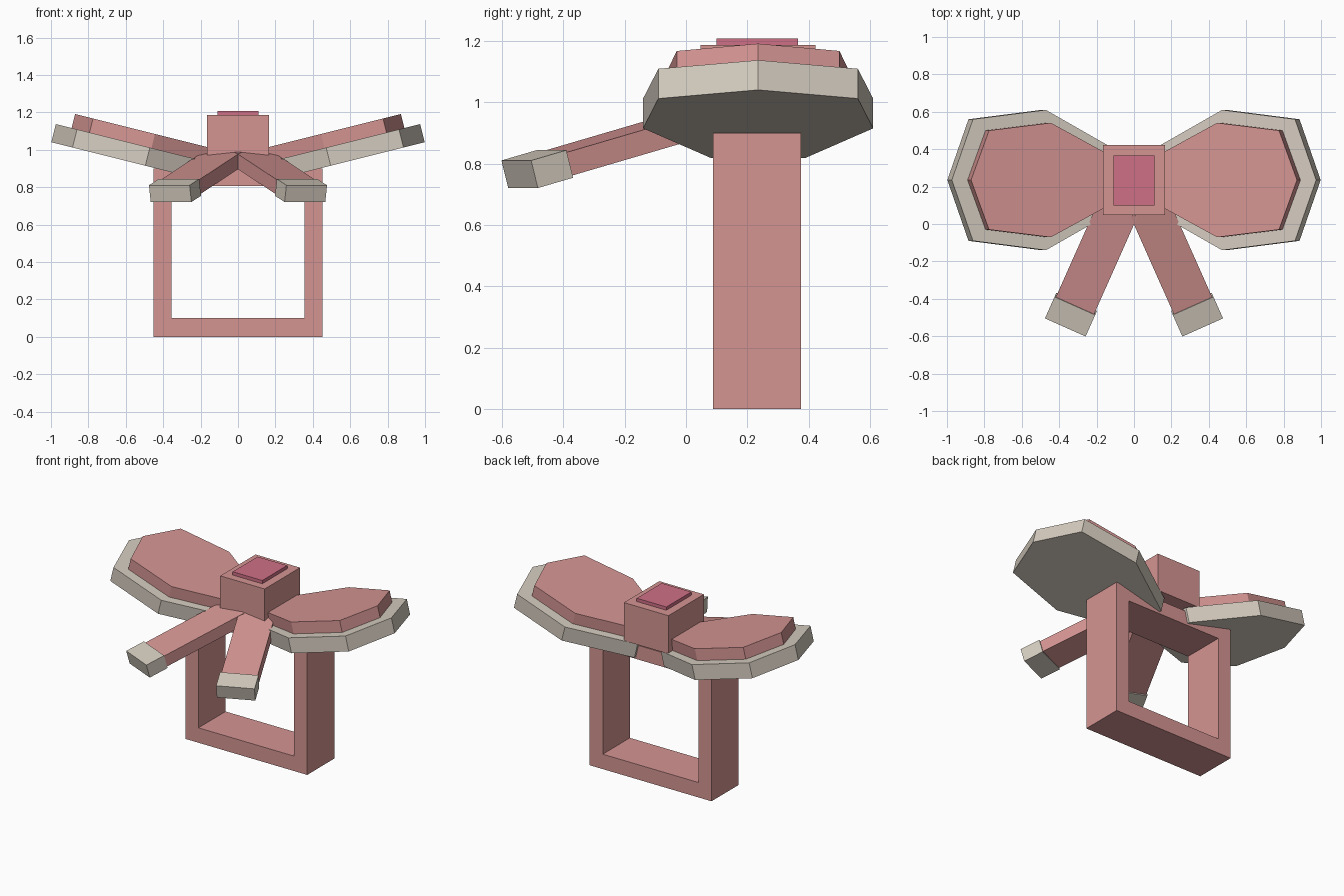
import bpy, bmesh, math
from mathutils import Matrix, Vector

if "Cube" in bpy.data.objects:
    bpy.data.objects.remove(bpy.data.objects["Cube"])


def material(name, rgb):
    m = bpy.data.materials.new(name)
    m.diffuse_color = (*rgb, 1)
    m.use_nodes = True
    m.node_tree.nodes["Principled BSDF"].inputs["Base Color"].default_value = m.diffuse_color
    return m


PINK = material("dusty pink", (0.66, 0.30, 0.29))
CREAM = material("warm cream", (0.66, 0.60, 0.52))
ROSE = material("deep rose", (0.62, 0.16, 0.235))


def finish(bm, name, mat, mirror=False):
    bmesh.ops.recalc_face_normals(bm, faces=bm.faces)
    me = bpy.data.meshes.new(name)
    bm.to_mesh(me)
    bm.free()
    me.materials.append(mat)
    ob = bpy.data.objects.new(name, me)
    bpy.context.collection.objects.link(ob)
    if mirror:
        ob.modifiers.new("mirror", 'MIRROR').use_mirror_merge = False
    return ob


def box(name, lo, hi, mat, matrix=None, mirror=False):
    bm = bmesh.new()
    bmesh.ops.create_cube(bm, size=1)
    for v in bm.verts:
        v.co = Vector([a + (c + 0.5) * (b - a) for c, a, b in zip(v.co, lo, hi)])
    if matrix:
        bm.transform(matrix)
    return finish(bm, name, mat, mirror)


def prism(name, pts, z0, z1, mat, matrix, mirror=False):
    bm = bmesh.new()
    low = [bm.verts.new((x, y, z0)) for x, y in pts]
    top = [bm.verts.new((x, y, z1)) for x, y in pts]
    bm.faces.new(low)
    bm.faces.new(top)
    n = len(pts)
    for i in range(n):
        j = (i + 1) % n
        bm.faces.new((low[i], low[j], top[j], top[i]))
    bm.transform(matrix)
    return finish(bm, name, mat, mirror)


# Square upright frame, open in the middle
bm = bmesh.new()
loops = []
for y in (0.088, 0.375):
    for hw, z0, z1 in ((0.452, 0, 0.90), (0.355, 0.10, 0.805)):
        loops.append([bm.verts.new(p) for p in
                      ((-hw, y, z0), (hw, y, z0), (hw, y, z1), (-hw, y, z1))])
fo, fi, bo, bi = loops
for a, b in ((fo, fi), (fi, bi), (bi, bo), (bo, fo)):
    for i in range(4):
        j = (i + 1) % 4
        bm.faces.new((a[i], a[j], b[j], b[i]))
finish(bm, "square_frame", PINK)

# Bow loops: cream slab with a smaller pink pad, tilted upward
half = [(-0.1165, 0.325), (-0.518, 0.375), (-0.915, 0.155)]
outline = [(0, 0)] + half + [(u, -v) for u, v in reversed(half)]
pad = [(-0.577 + (u + 0.577) * 0.85, v * 0.815) for u, v in outline]
tilt = Matrix.Translation((0.998, 0.235, 1.04)) @ Matrix.Rotation(math.radians(-14), 4, 'Y')
prism("bow_loop_rim", outline, 0, 0.10, CREAM, tilt, True)
prism("bow_loop_pad", pad, 0.095, 0.177, PINK, tilt, True)

# Ribbon tails: origin at the tip's top front edge, local +y runs back and up
tail = (Matrix.Translation((0.3675, -0.553, 0.81))
        @ Matrix.Rotation(math.radians(24), 4, 'Z')
        @ Matrix.Rotation(math.radians(15), 4, 'X'))
box("ribbon_tail", (-0.112, 0.05, -0.086), (0.112, 0.72, -0.008), PINK, tail, True)
box("ribbon_tail_end", (-0.119, 0, -0.093), (0.119, 0.13, 0), CREAM, tail, True)

# Centre knot with raised plate
box("knot", (-0.165, 0.047, 0.93), (0.165, 0.422, 1.186), PINK)
box("knot_plate", (-0.11, 0.10, 1.18), (0.11, 0.365, 1.208), ROSE)
